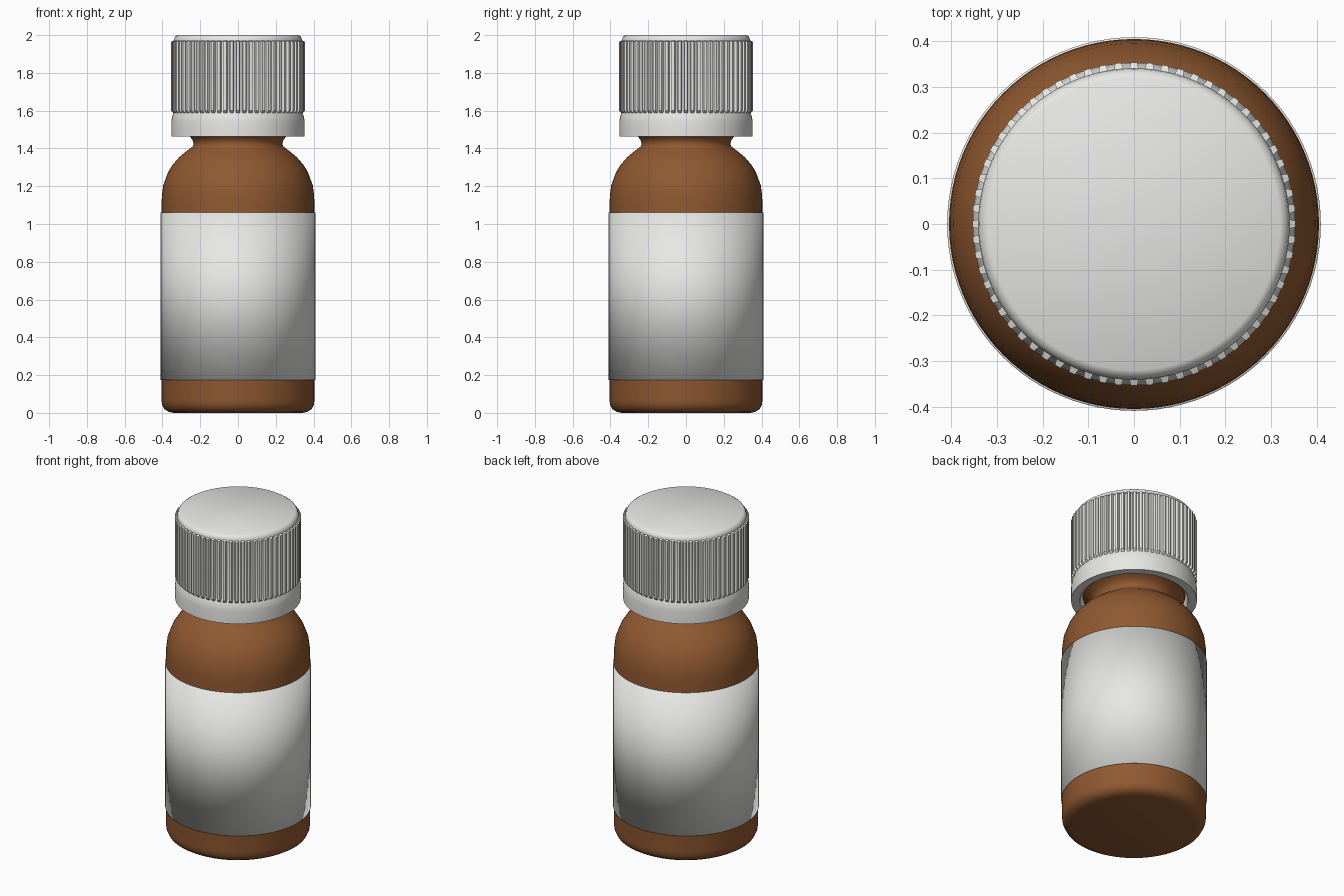
import bpy
import bmesh
from math import cos, sin, pi, radians

if "Cube" in bpy.data.objects:
    bpy.data.objects.remove(bpy.data.objects["Cube"], do_unlink=True)


def make_material(name, rgb):
    mat = bpy.data.materials.new(name)
    mat.use_nodes = True
    mat.diffuse_color = (*rgb, 1)
    mat.node_tree.nodes["Principled BSDF"].inputs["Base Color"].default_value = (*rgb, 1)
    return mat


amber = make_material("amber_brown", (0.28, 0.10, 0.03))
white = make_material("white", (0.8, 0.8, 0.78))


def finish(name, bm, mat, angle):
    """Turn a bmesh into a smooth-shaded object, keeping edges over the angle sharp."""
    bmesh.ops.recalc_face_normals(bm, faces=bm.faces)
    mesh = bpy.data.meshes.new(name)
    bm.to_mesh(mesh)
    bm.free()
    mesh.materials.append(mat)
    obj = bpy.data.objects.new(name, mesh)
    bpy.context.collection.objects.link(obj)
    bpy.ops.object.select_all(action="DESELECT")
    obj.select_set(True)
    bpy.context.view_layer.objects.active = obj
    bpy.ops.object.shade_smooth_by_angle(angle=radians(angle))
    return obj


def lathe(name, profile, mat, angle=40, closed=False, segments=96):
    """Revolve (radius, height) points; open profiles get flat end discs."""
    bm = bmesh.new()
    rings = [[bm.verts.new((r * cos(2 * pi * i / segments), r * sin(2 * pi * i / segments), z))
              for i in range(segments)] for r, z in profile]
    pairs = list(zip(rings, rings[1:]))
    if closed:
        pairs.append((rings[-1], rings[0]))
    else:
        bm.faces.new(rings[0])
        bm.faces.new(rings[-1])
    for low, high in pairs:
        for i in range(segments):
            j = (i + 1) % segments
            bm.faces.new((low[i], low[j], high[j], high[i]))
    return finish(name, bm, mat, angle)


# Bottle: rounded foot, straight body, shoulder, groove and neck bead
lathe("bottle", [
    (0.34, 0), (0.365, 0.005), (0.39, 0.02), (0.402, 0.045), (0.405, 0.07),
    (0.405, 1.1), (0.403, 1.15), (0.396, 1.205), (0.37, 1.275), (0.345, 1.315),
    (0.31, 1.355), (0.27, 1.388), (0.24, 1.41), (0.235, 1.425), (0.24, 1.445),
    (0.257, 1.465), (0.285, 1.48), (0.29, 1.5), (0.27, 1.52), (0.26, 1.88),
], amber)

# Label: thin closed sleeve with soft rims
lathe("label", [(0.4, 0.175), (0.409, 0.175), (0.409, 1.06), (0.4, 1.06)],
      white, angle=180, closed=True)

# Cap: hollow shell with a smooth skirt and rounded top
lathe("cap", [
    (0.3, 1.92), (0.3, 1.47), (0.305, 1.462), (0.353, 1.462), (0.353, 1.54),
    (0.35, 1.562), (0.343, 1.585), (0.335, 1.605), (0.335, 1.965),
    (0.341, 1.968), (0.339, 1.98), (0.333, 1.992), (0.32, 2.0),
], white)

# Grip ridges: tapered bars around the cap
TEETH = 64
bm = bmesh.new()
for k in range(TEETH):
    a = 2 * pi * k / TEETH
    sections = []
    for base_z, tip_z in ((1.575, 1.6), (1.975, 1.965)):
        outline = ((0.332, -0.012, base_z), (0.354, -0.007, tip_z),
                   (0.354, 0.007, tip_z), (0.332, 0.012, base_z))
        sections.append([bm.verts.new((r * cos(a) - t * sin(a), r * sin(a) + t * cos(a), z))
                         for r, t, z in outline])
    low, high = sections
    bm.faces.new(low)
    bm.faces.new(high)
    for i in range(4):
        j = (i + 1) % 4
        bm.faces.new((low[i], low[j], high[j], high[i]))
finish("cap_grip_ridges", bm, white, 30)
